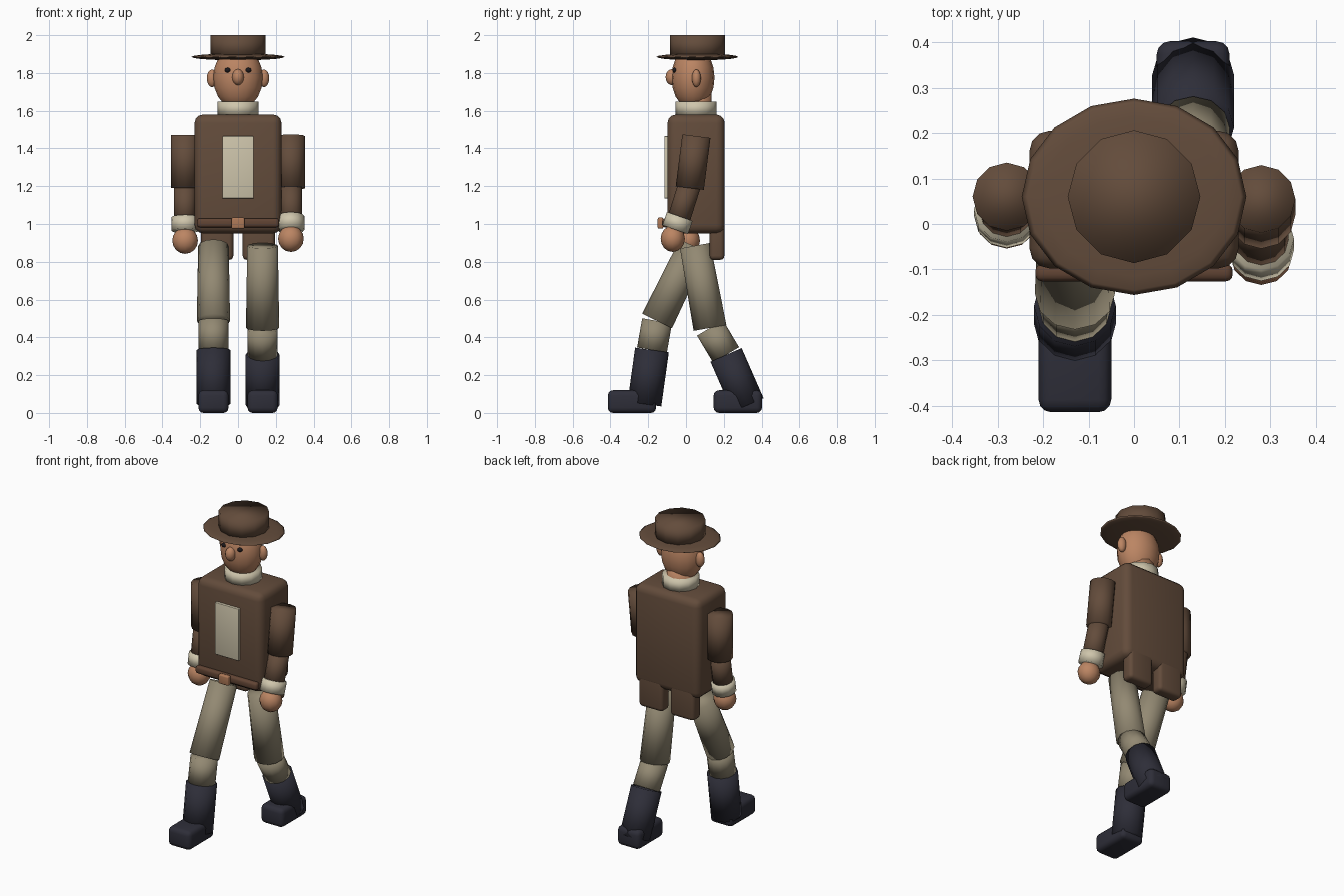
import bpy
import bmesh
import math
from mathutils import Matrix

cube = bpy.data.objects.get("Cube")
if cube:
    bpy.data.objects.remove(cube, do_unlink=True)


def material(name, r, g, b):
    m = bpy.data.materials.new(name)
    m.use_nodes = True
    m.diffuse_color = (r, g, b, 1)
    bsdf = next(n for n in m.node_tree.nodes if n.type == "BSDF_PRINCIPLED")
    bsdf.inputs["Base Color"].default_value = (r, g, b, 1)
    return m


BROWN = material("coat brown", .125, .072, .044)
LEATHER = material("belt leather", .12, .058, .034)
SKIN = material("skin", .50, .235, .125)
CREAM = material("cream cloth", .62, .56, .41)
KHAKI = material("trouser khaki", .29, .25, .17)
BOOT = material("boot black", .027, .027, .04)
DARK = material("eye dark", .012, .01, .012)
COPPER = material("buckle copper", .42, .19, .095)


def finish(name, bm, mat):
    mesh = bpy.data.meshes.new(name)
    bm.to_mesh(mesh)
    bm.free()
    mesh.materials.append(mat)
    ob = bpy.data.objects.new(name, mesh)
    bpy.context.collection.objects.link(ob)
    for p in mesh.polygons:
        p.use_smooth = True
    return ob


def ball(name, mat, centre, radii, segments=16, rings=10):
    bm = bmesh.new()
    m = Matrix.Translation(centre) @ Matrix.Diagonal((*radii, 1))
    bmesh.ops.create_uvsphere(bm, u_segments=segments, v_segments=rings, radius=1, matrix=m)
    return finish(name, bm, mat)


def tube(name, mat, x, start, end, r1, r2=None):
    """Twelve-sided cylinder between two (y, z) points in the plane at x."""
    dy, dz = end[0] - start[0], end[1] - start[1]
    m = (Matrix.Translation((x, (start[0] + end[0]) / 2, (start[1] + end[1]) / 2))
         @ Matrix.Rotation(math.atan2(-dy, dz), 4, "X"))
    bm = bmesh.new()
    bmesh.ops.create_cone(bm, cap_ends=True, segments=12, radius1=r1, radius2=r2 or r1,
                          depth=math.hypot(dy, dz), matrix=m)
    return finish(name, bm, mat)


def box(name, mat, low, high, bevel):
    bm = bmesh.new()
    size = [b - a for a, b in zip(low, high)]
    mid = [(a + b) / 2 for a, b in zip(low, high)]
    bmesh.ops.create_cube(bm, size=1, matrix=Matrix.Translation(mid) @ Matrix.Diagonal((*size, 1)))
    bmesh.ops.bevel(bm, geom=bm.edges[:], offset=bevel, segments=3, profile=.5, affect="EDGES")
    ob = finish(name, bm, mat)
    bpy.ops.object.select_all(action="DESELECT")
    bpy.context.view_layer.objects.active = ob
    ob.select_set(True)
    bpy.ops.object.shade_smooth_by_angle(angle=math.radians(40))
    return ob


# Hat
ball("hat_brim", BROWN, (0, .06, 1.885), (.247, .216, .018))
tube("hat_crown", BROWN, 0, (.06, 1.885), (.06, 2), .146)

# Head and neck
ball("head", SKIN, (0, .037, 1.775), (.131, .114, .17))
ball("nose", SKIN, (0, -.073, 1.778), (.031, .035, .043), 12, 8)
tube("neck", SKIN, 0, (.05, 1.52), (.05, 1.7), .085)
tube("collar", CREAM, 0, (.053, 1.575), (.053, 1.648), .108)
for side, s in (("left", 1), ("right", -1)):
    ball(side + "_ear", SKIN, (s * .137, .055, 1.772), (.028, .024, .047), 12, 8)
    ball(side + "_eye", DARK, (s * .055, -.06, 1.815), (.017, .013, .013), 10, 6)

# Coat, shirt front and belt
box("coat_body", BROWN, (-.23, -.098, .95), (.23, .205, 1.58), .045)
box("shirt_front", CREAM, (-.083, -.115, 1.135), (.083, -.09, 1.465), .004)
box("belt", LEATHER, (-.217, -.126, .982), (.217, -.088, 1.03), .015)
box("belt_buckle", COPPER, (-.035, -.15, .975), (.035, -.12, 1.034), .008)
for side, s in (("left", 1), ("right", -1)):
    xs = sorted((s * .025, s * .195))
    box(side + "_coat_tail", BROWN, (xs[0], .125, .81), (xs[1], .203, 1.1), .022)


# Arms: shoulder, elbow, wrist and hand as (y, z) points
def arm(side, x, shoulder, elbow, wrist, hand):
    tube(side + "_upper_arm", BROWN, x, elbow, shoulder, .075)
    tube(side + "_forearm", BROWN, x, wrist, (elbow[0], elbow[1] + .02), .06)
    d = (wrist[0] - elbow[0], wrist[1] - elbow[1])
    k = .037 / math.hypot(*d)
    tube(side + "_cuff", CREAM, x, (wrist[0] + k * d[0], wrist[1] + k * d[1]),
         (wrist[0] - k * d[0], wrist[1] - k * d[1]), .072)
    ball(side + "_hand", SKIN, (x, *hand), (.068, .064, .07), 12, 8)


arm("left", .28, (.055, 1.465), (.02, 1.19), (-.045, 1.005), (-.07, .922))
arm("right", -.28, (.06, 1.472), (.06, 1.19), (.025, 1.0), (.01, .912))


# Legs: hip, knee, boot top and ankle as (y, z) points, then the toe-side foot edge
def leg(side, x, hip, knee, boot_top, ankle, foot):
    tube(side + "_thigh", KHAKI, x, knee, hip, .088, .081)
    tube(side + "_shin", KHAKI, x, boot_top, knee, .08)
    tube(side + "_boot", BOOT, x, ankle, boot_top, .09)
    box(side + "_foot", BOOT, (x - .08, foot, 0), (x + .08, foot + .256, .12), .028)


leg("left", .13, (.048, .885), (.127, .45), (.212, .307), (.328, .042), .146)
leg("right", -.13, (.04, .883), (-.153, .487), (-.18, .333), (-.22, .047), -.414)
